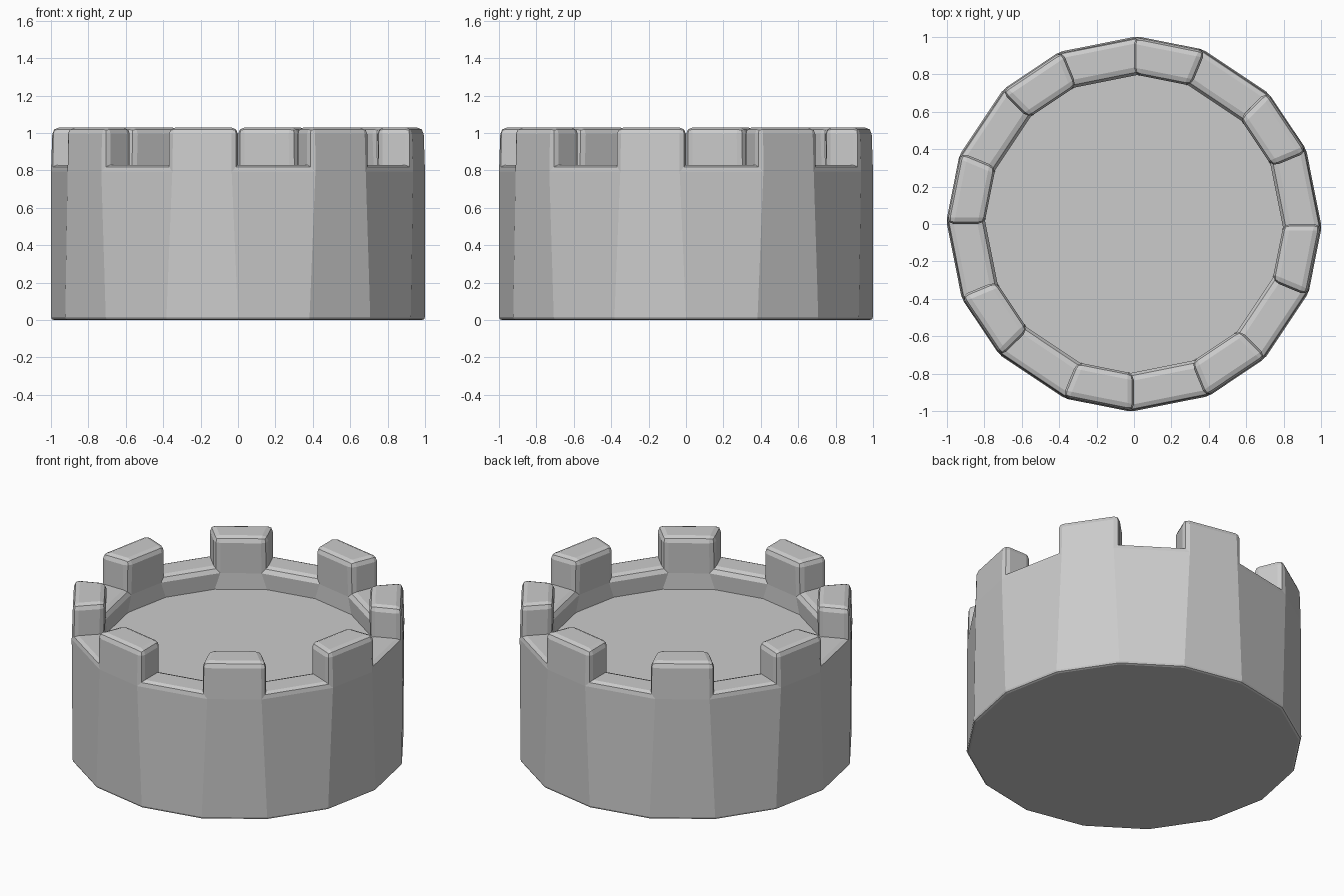
import bpy, bmesh, math

if "Cube" in bpy.data.objects:
    bpy.data.objects.remove(bpy.data.objects["Cube"])

SIDES, WALL_TOP, MERLON_TOP, FLOOR, THICK = 16, 0.83, 1.03, 0.69, 0.2
bm = bmesh.new()

# Solid 16-sided drum
bmesh.ops.create_cone(bm, cap_ends=True, segments=SIDES, radius1=1, radius2=1, depth=WALL_TOP)
bmesh.ops.translate(bm, verts=bm.verts, vec=(0, 0, WALL_TOP / 2))

# Sunken floor leaving a rim wall
bm.faces.ensure_lookup_table()
top = max(bm.faces, key=lambda f: f.calc_center_median().z)
inset = THICK * math.cos(math.pi / SIDES)
rim = bmesh.ops.inset_region(bm, faces=[top], thickness=inset, use_even_offset=True)["faces"]
ext = bmesh.ops.extrude_face_region(bm, geom=[top])
verts = [g for g in ext["geom"] if isinstance(g, bmesh.types.BMVert)]
if top.is_valid:
    bmesh.ops.delete(bm, geom=[top], context="FACES_ONLY")
bmesh.ops.translate(bm, verts=verts, vec=(0, 0, FLOOR - WALL_TOP))


# Raise every second rim segment into a merlon
def segment(f):
    c = f.calc_center_median()
    return math.floor(math.degrees(math.atan2(c.y, c.x)) / (360 / SIDES))


raised = [f for f in rim if segment(f) % 2]
for f in bmesh.ops.extrude_discrete_faces(bm, faces=raised)["faces"]:
    bmesh.ops.translate(bm, verts=f.verts[:], vec=(0, 0, MERLON_TOP - WALL_TOP))
bmesh.ops.recalc_face_normals(bm, faces=bm.faces)


# Soften the convex edges: small at the foot, larger on the battlements
def convex(e):
    return e.is_manifold and e.is_convex and e.calc_face_angle() > math.radians(40)


def low(e):
    return all(v.co.z < 0.01 for v in e.verts)


for at_foot, width in ((True, 0.016), (False, 0.036)):
    edges = [e for e in bm.edges if convex(e) and low(e) == at_foot]
    bmesh.ops.bevel(bm, geom=edges, offset=width, offset_type="OFFSET", segments=2,
                    profile=0.5, affect="EDGES", clamp_overlap=True)

mesh = bpy.data.meshes.new("tower_battlement")
bm.to_mesh(mesh)
bm.free()
obj = bpy.data.objects.new("tower_battlement", mesh)
bpy.context.collection.objects.link(obj)
